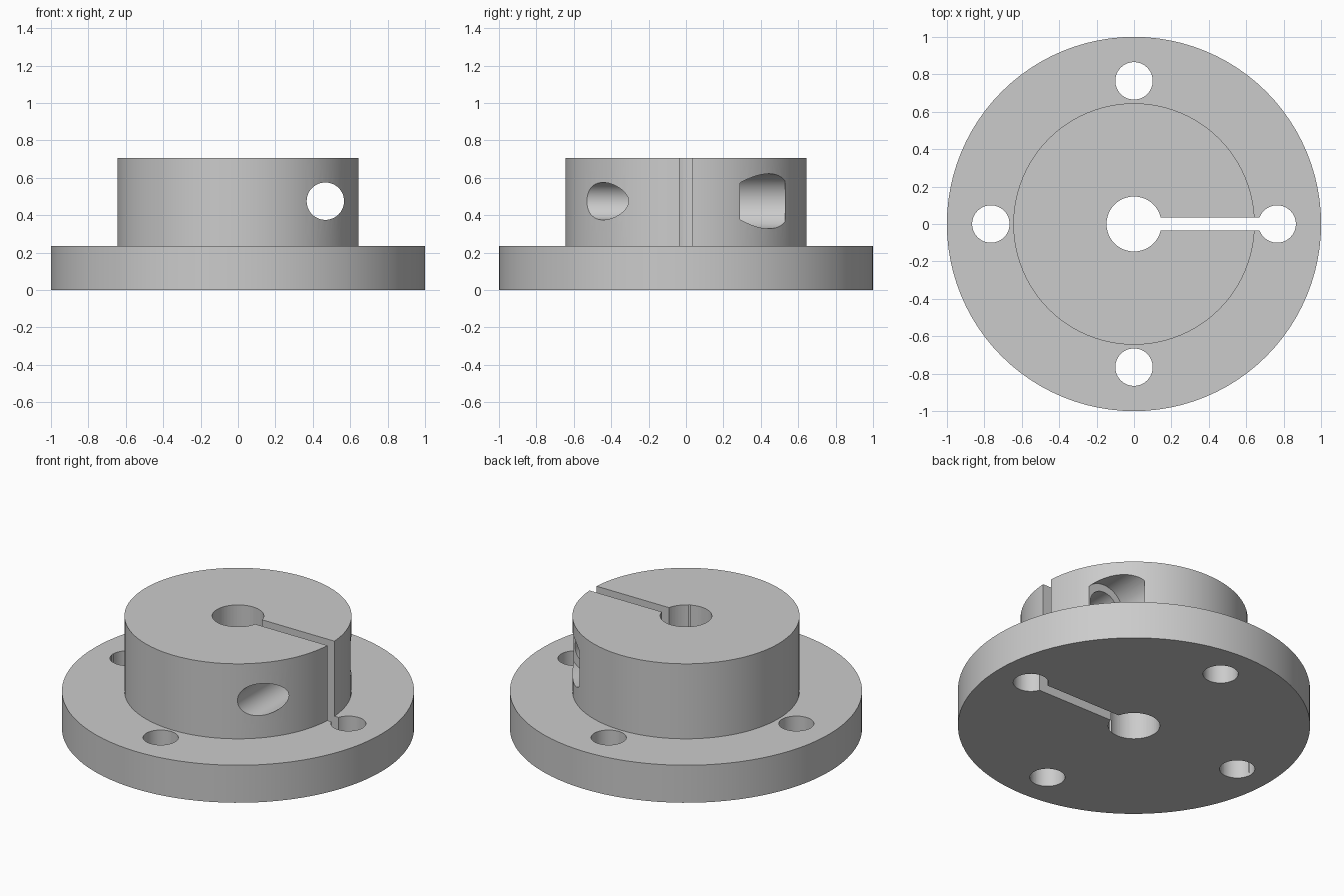
import bpy
import bmesh
from math import pi, sin, cos
from mathutils import Matrix

cube = bpy.data.objects.get("Cube")
if cube:
    bpy.data.objects.remove(cube, do_unlink=True)

FLANGE_R, FLANGE_H = 1.0, 0.235
HUB_R, HUB_TOP = 0.645, 0.705
BOLT_CIRCLE, HOLE_R, BORE_R = 0.765, 0.1, 0.147
SCREW_X, SCREW_Z = 0.467, 0.475

metal = bpy.data.materials.new("grey metal")
metal.use_nodes = True
grey = (0.6, 0.6, 0.6, 1)
metal.diffuse_color = grey
metal.node_tree.nodes["Principled BSDF"].inputs["Base Color"].default_value = grey


def make_object(name, bm):
    bmesh.ops.recalc_face_normals(bm, faces=bm.faces)
    mesh = bpy.data.meshes.new(name)
    bm.to_mesh(mesh)
    bm.free()
    mesh.materials.append(metal)
    obj = bpy.data.objects.new(name, mesh)
    bpy.context.collection.objects.link(obj)
    return obj


def cylinder(name, radius, start, end, x=0, y=0, z=0, along_y=False, sides=48):
    """Cylinder running from start to end along z, or along y."""
    bm = bmesh.new()
    bmesh.ops.create_cone(bm, cap_ends=True, segments=sides, radius1=radius,
                          radius2=radius, depth=end - start)
    turn = Matrix.Rotation(-pi / 2, 4, 'X') if along_y else Matrix()
    middle = (start + end) / 2
    place = (x, middle, z) if along_y else (x, y, middle)
    bm.transform(Matrix.Translation(place) @ turn)
    return make_object(name, bm)


def box(name, low, high):
    bm = bmesh.new()
    bmesh.ops.create_cube(bm, size=1)
    for v in bm.verts:
        v.co = [a if c < 0 else b for a, b, c in zip(low, high, v.co)]
    return make_object(name, bm)


# Flange and hub: one stepped profile turned about the vertical axis
bm = bmesh.new()
profile = [(0, 0), (FLANGE_R, 0), (FLANGE_R, FLANGE_H), (HUB_R, FLANGE_H),
           (HUB_R, HUB_TOP), (0, HUB_TOP)]
points = [bm.verts.new((r, 0, z)) for r, z in profile]
edges = [bm.edges.new(pair) for pair in zip(points, points[1:])]
bmesh.ops.spin(bm, geom=points + edges, cent=(0, 0, 0), axis=(0, 0, 1),
               angle=2 * pi, steps=96, use_merge=True)
bmesh.ops.remove_doubles(bm, verts=bm.verts, dist=0.0001)
body = make_object("flanged_clamp_hub", bm)

# Shaft bore, bolt holes, clamping slot, screw hole and screw head pocket
cutters = [cylinder("shaft_bore", BORE_R, -0.2, 1)]
for i in range(4):
    a = i * pi / 2
    cutters.append(cylinder("bolt_hole", HOLE_R, -0.2, FLANGE_H + 0.1,
                            BOLT_CIRCLE * cos(a), BOLT_CIRCLE * sin(a)))
cutters += [
    box("clamp_slot", (0, -0.035, -0.2), (BOLT_CIRCLE, 0.035, 1)),
    cylinder("screw_hole", HOLE_R, -0.9, 0.9, SCREW_X, z=SCREW_Z, along_y=True),
    cylinder("screw_head_pocket", BORE_R, 0.29, 0.53, SCREW_X, z=SCREW_Z, along_y=True),
]

bpy.context.view_layer.objects.active = body
for cutter in cutters:
    cut = body.modifiers.new(cutter.name, 'BOOLEAN')
    cut.operation = 'DIFFERENCE'
    cut.solver = 'EXACT'
    cut.object = cutter
    bpy.ops.object.modifier_apply(modifier=cut.name)
    bpy.data.objects.remove(cutter, do_unlink=True)

# Smooth curved walls with crisp rims
bpy.ops.object.select_all(action='DESELECT')
body.select_set(True)
bpy.ops.object.shade_smooth_by_angle(angle=pi / 6)
